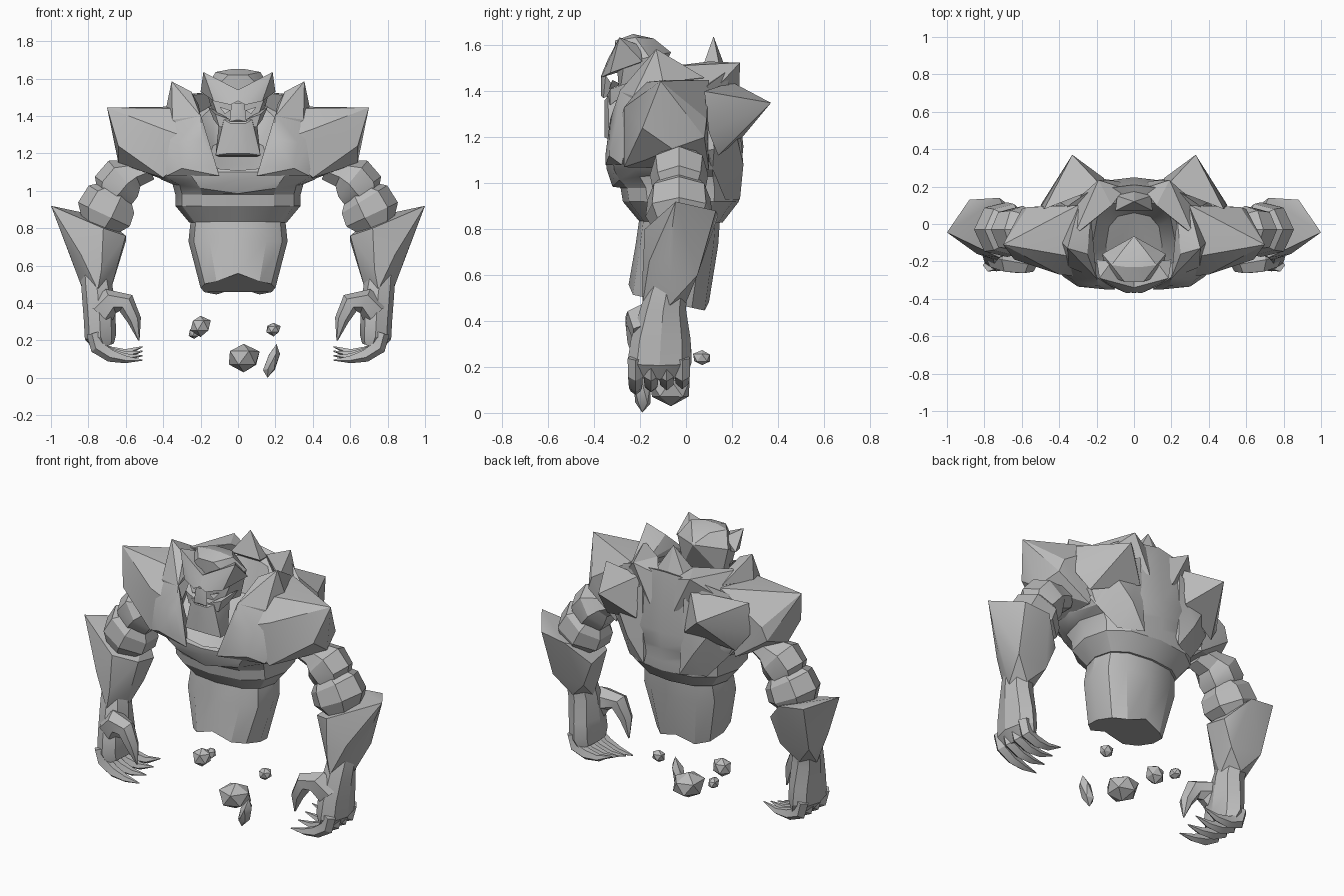
import bpy
import bmesh
import math
import random
from mathutils import Vector

random.seed(4)
if "Cube" in bpy.data.objects:
    bpy.data.objects.remove(bpy.data.objects["Cube"], do_unlink=True)

# One stone colour for the whole figure
grey = (.5, .5, .5, 1)
stone = bpy.data.materials.new("grey stone")
stone.use_nodes = True
stone.diffuse_color = grey
stone.node_tree.nodes["Principled BSDF"].inputs["Base Color"].default_value = grey


def finish(name, bm, mirrored=False, crease=28):
    """Turn a bmesh into a named stone object, optionally paired across x."""
    bmesh.ops.recalc_face_normals(bm, faces=bm.faces)
    mesh = bpy.data.meshes.new(name)
    bm.to_mesh(mesh)
    bm.free()
    mesh.materials.append(stone)
    obj = bpy.data.objects.new(name, mesh)
    bpy.context.collection.objects.link(obj)
    bpy.ops.object.select_all(action="DESELECT")
    obj.select_set(True)
    bpy.context.view_layer.objects.active = obj
    bpy.ops.object.shade_smooth_by_angle(angle=math.radians(crease))
    if mirrored:
        obj.modifiers.new("pair", "MIRROR").use_axis[0] = True


def chunk(name, points, mirrored=True):
    """Rocky block wrapped around points; a central block is made symmetric."""
    bm = bmesh.new()
    for x, y, z in points:
        bm.verts.new((x, y, z))
        if not mirrored and x:
            bm.verts.new((-x, y, z))
    bmesh.ops.convex_hull(bm, input=bm.verts[:])
    loose = [v for v in bm.verts if not v.link_faces]
    bmesh.ops.delete(bm, geom=loose, context="VERTS")
    finish(name, bm, mirrored)


def loft(rings):
    """Skin a list of equal rings and cap both ends."""
    bm = bmesh.new()
    rows = [[bm.verts.new(p) for p in ring] for ring in rings]
    for low, high in zip(rows, rows[1:]):
        for i in range(len(low)):
            j = (i + 1) % len(low)
            bm.faces.new((low[i], low[j], high[j], high[i]))
    bm.faces.new(rows[0])
    bm.faces.new(rows[-1])
    return bm


def body_ring(z, width, front, back, tilt=0, sides=12):
    """Horizontal body section; tilt raises the back against the front."""
    middle, depth = (front + back) / 2, (back - front) / 2
    ring = []
    for i in range(sides):
        a = math.tau * i / sides
        c, s = math.cos(a), math.sin(a)
        # slightly squared outline
        x = width * math.copysign(abs(c) ** .8, c)
        y = depth * math.copysign(abs(s) ** .8, s)
        ring.append(Vector((x, middle + y, z + tilt * y)))
    return ring


def limb(name, stations, sides=7):
    """Sweep sections (x, y, z, radius, depth) along a path bending in x and z."""
    rings = []
    for k, (x, y, z, radius, depth) in enumerate(stations):
        before, after = stations[max(k - 1, 0)], stations[min(k + 1, len(stations) - 1)]
        turn = math.atan2(after[2] - before[2], after[0] - before[0]) + math.pi / 2
        ring = []
        for i in range(sides):
            a = math.tau * i / sides
            u = radius * math.cos(a)
            ring.append((x + u * math.cos(turn), y + depth * math.sin(a), z + u * math.sin(turn)))
        rings.append(ring)
    finish(name, loft(rings), True)


# Abdomen, with a notch broken out of its lower edge
hips = body_ring(.48, .2, -.25, .1, -.22)
for p in hips:
    if abs(p.x) < .01:
        p.z += .04
finish("abdomen", loft([hips, body_ring(.73, .265, -.22, .14), body_ring(.87, .25, -.2, .15)]))

# Chest: narrow ribs, a lip in front with raised sides, then a tilted rim
# closing over into the hollow behind the head
lip = body_ring(.985, .35, -.32, .235)
for p in lip:
    p.z += .05 * abs(p.x) / .35
finish("chest", loft([
    body_ring(.83, .26, -.2, .16),
    body_ring(.92, .335, -.275, .23),
    body_ring(.98, .335, -.285, .235),
    lip,
    body_ring(1.06, .41, -.345, .24),
    body_ring(1.13, .46, -.35, .25, .1),
    body_ring(1.31, .4, -.335, .21, .74),
    body_ring(1.28, .22, -.32, .13, .88),
    body_ring(1.19, .15, -.29, .06, .5)]))
chunk("chest_flanks", [
    (.2, -.285, 1.41), (.19, -.33, 1.28), (.15, -.35, 1.13), (.1, -.35, 1.08),
    (.38, -.28, 1.08), (.42, -.23, 1.3), (.36, -.18, 1.43), (.3, -.335, 1.12),
    (.32, -.305, 1.26), (.2, -.2, 1.15)])

# Shoulders, drawn out to a corner at the top
chunk("shoulders", [
    (.7, -.11, 1.445), (.3, -.18, 1.44), (.64, -.06, 1.15), (.4, -.27, 1.07),
    (.4, .1, 1.06), (.6, .08, 1.2), (.3, .1, 1.45), (.36, -.08, 1.45), (.5, -.18, 1.1),
    (.64, -.19, 1.24), (.4, -.27, 1.33), (.57, .09, 1.28), (.2, -.29, 1.26)])

# Collar walls either side of the head
chunk("collar_sides", [
    (.355, -.13, 1.585), (.25, -.16, 1.53), (.21, -.18, 1.46), (.385, -.1, 1.44),
    (.35, -.23, 1.38), (.2, -.29, 1.4), (.3, .08, 1.46), (.23, .04, 1.45),
    (.3, -.24, 1.3)])
chunk("collar_back", [
    (.32, -.06, 1.51), (.12, .1, 1.53), (.05, .19, 1.47), (.24, .0, 1.51),
    (.34, .1, 1.38), (.08, .23, 1.3), (.19, .235, 1.525)])
chunk("nape_spike", [(0, .12, 1.64), (.1, .07, 1.5), (.09, .15, 1.49), (0, .21, 1.4)], False)

# Large spikes and ridges on the back
chunk("back_spikes", [
    (.33, .37, 1.35), (.48, .08, 1.4), (.17, .2, 1.44), (.16, .245, 1.2),
    (.43, .14, 1.12), (.5, .1, 1.22)])
chunk("back_ridges", [
    (.14, .22, 1.4), (.33, .21, 1.25), (.22, .25, 1.08), (.12, .235, .93),
    (.26, .17, .93), (.4, .1, 1.1), (.1, .15, 1.2)])

# Head: skull, horned brow, nose, cheeks, eyes and long jaw
chunk("skull", [
    (.12, -.22, 1.635), (.17, -.16, 1.55), (0, -.065, 1.57), (.06, -.14, 1.63), (.04, -.23, 1.65),
    (.13, -.16, 1.38), (.1, -.29, 1.38), (.05, -.31, 1.62), (.15, -.27, 1.52)], False)
chunk("brow_horns", [
    (.185, -.29, 1.635), (.2, -.19, 1.53), (0, -.365, 1.48), (0, -.34, 1.54),
    (.13, -.33, 1.48), (.04, -.37, 1.46), (0, -.24, 1.5), (.12, -.2, 1.6)])
chunk("nose", [(0, -.37, 1.47), (.035, -.35, 1.47), (.045, -.36, 1.37), (0, -.37, 1.38), (0, -.3, 1.4)], False)
chunk("cheeks", [
    (.04, -.345, 1.38), (.12, -.33, 1.41), (.13, -.28, 1.38), (.1, -.33, 1.34),
    (.05, -.34, 1.35), (.16, -.22, 1.45), (.1, -.25, 1.4)])
chunk("eyes", [(.04, -.33, 1.43), (.1, -.32, 1.45), (.07, -.335, 1.41), (.07, -.28, 1.43)])
chunk("jaw", [
    (.075, -.34, 1.38), (.12, -.335, 1.19), (.05, -.355, 1.2), (.04, -.355, 1.36),
    (.1, -.22, 1.38), (.1, -.24, 1.18)], False)

# Arms: two boulders, then a forearm flaring to an elbow spike
limb("upper_boulders", [
    (.47, -.04, 1.12, .07, .09), (.55, -.03, 1.09, .08, .1),
    (.61, -.03, 1.06, .13, .13), (.66, -.03, 1, .13, .12), (.69, -.03, .95, .07, .09)])
limb("lower_boulders", [
    (.63, -.03, 1, .08, .09), (.67, -.03, .95, .15, .14),
    (.71, -.03, .87, .16, .15), (.74, -.03, .8, .1, .11)])
chunk("elbows", [
    (1, -.045, .92), (.6, -.1, .76), (.6, .05, .73), (.72, -.18, .8),
    (.72, .14, .86), (.88, .13, .88), (.9, -.08, .66), (.65, -.1, .58),
    (.66, .04, .58), (.86, .05, .6), (.73, -.19, .58), (.84, -.16, .66),
    (.83, -.07, .47), (.68, -.08, .47), (.76, .0, .48), (.75, -.19, .47)])
limb("forearms", [
    (.77, -.06, .62, .07, .08), (.76, -.085, .53, .08, .09), (.75, -.1, .45, .085, .1),
    (.74, -.11, .32, .085, .13), (.735, -.115, .22, .085, .14), (.715, -.115, .165, .055, .12)], 8)

# Hands: thumb and four clawed fingers curling inwards
limb("thumbs", [
    (.74, -.16, .34, .08, .08), (.68, -.19, .41, .07, .075), (.6, -.215, .4, .055, .055),
    (.555, -.22, .31, .038, .04), (.53, -.21, .2, .004, .005)], 6)
for number in range(4):
    y = -.22 + .068 * number
    lift = .012 * number
    limb("finger_%d" % (number + 1), [
        (.77, y, .24, .04, .036), (.75, y, .165, .042, .034), (.68, y, .12 + lift / 2, .036, .03),
        (.6, y, .1 + lift, .022, .022), (.51, y, .095 + lift * 2, .003, .003)], 5)

# Loose stones below the body: centre, then half sizes
stones = {
    "large_stone": ((.03, -.065, .105), (.095, .1, .08)),
    "shard_stone": ((.18, -.19, .085), (.06, .04, .09)),
    "left_pebble": ((.19, -.01, .26), (.042, .038, .036)),
    "right_stone": ((-.2, -.06, .28), (.057, .052, .057)),
    "right_pebble": ((-.235, .07, .24), (.032, .042, .035)),
}
for name, (centre, size) in stones.items():
    bm = bmesh.new()
    bmesh.ops.create_icosphere(bm, subdivisions=1, radius=1)
    for v in bm.verts:
        v.co *= random.uniform(.9, 1.1)
        # the shard leans to one side
        if name == "shard_stone":
            v.co.x = v.co.x * .6 + v.co.z * .4
        v.co = Vector(c + p * s for c, p, s in zip(centre, v.co, size))
    finish(name, bm)
